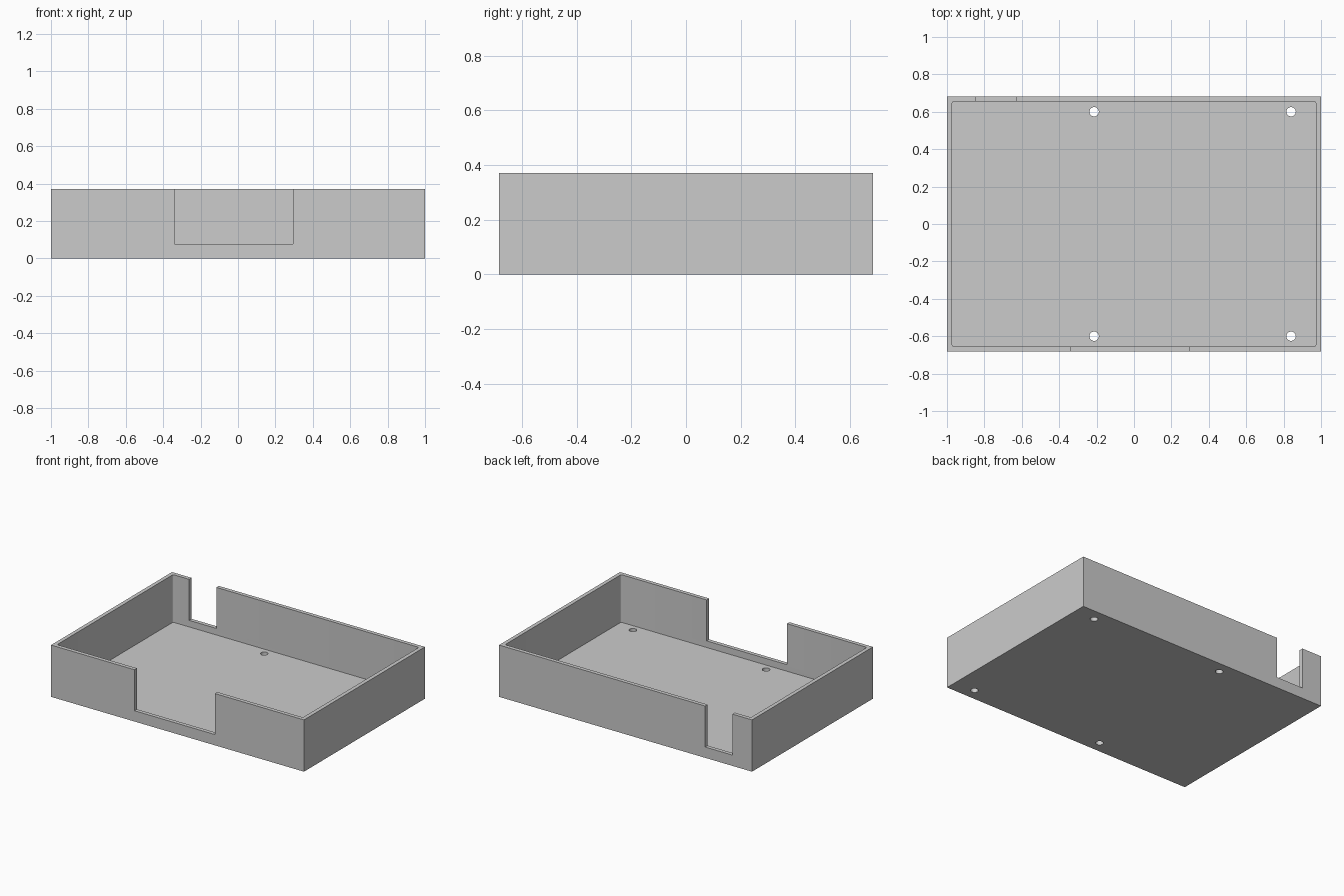
import bpy
import bmesh
from mathutils import Matrix, Vector

if "Cube" in bpy.data.objects:
    bpy.data.objects.remove(bpy.data.objects["Cube"], do_unlink=True)

HALF_X, HALF_Y, HEIGHT = 1.0, 0.683, 0.37
WALL, FLOOR, SILL = 0.028, 0.03, 0.077
TOP = HEIGHT + 0.1

grey = bpy.data.materials.new("plain grey")
grey.use_nodes = True
colour = (0.6, 0.6, 0.6, 1)
grey.diffuse_color = colour
grey.node_tree.nodes["Principled BSDF"].inputs["Base Color"].default_value = colour


def make_object(name, bm):
    mesh = bpy.data.meshes.new(name)
    bm.to_mesh(mesh)
    bm.free()
    mesh.materials.append(grey)
    obj = bpy.data.objects.new(name, mesh)
    bpy.context.collection.objects.link(obj)
    return obj


def box(name, low, high, corner=0):
    low, high = Vector(low), Vector(high)
    bm = bmesh.new()
    bmesh.ops.create_cube(bm, size=1, matrix=Matrix.Translation((low + high) / 2)
                          @ Matrix.Diagonal((*(high - low), 1)))
    if corner:
        upright = [e for e in bm.edges
                   if abs(e.verts[0].co.z - e.verts[1].co.z) > 0.01]
        bmesh.ops.bevel(bm, geom=upright, offset=corner, segments=4,
                        profile=0.5, affect='EDGES')
    return make_object(name, bm)


def cylinder(name, x, y, radius):
    bm = bmesh.new()
    bmesh.ops.create_cone(bm, cap_ends=True, segments=32, radius1=radius,
                          radius2=radius, depth=0.2,
                          matrix=Matrix.Translation((x, y, 0)))
    return make_object(name, bm)


def cut(target, cutter):
    cutter.hide_render = True
    cutter.hide_set(True)
    mod = target.modifiers.new(cutter.name, 'BOOLEAN')
    mod.operation = 'DIFFERENCE'
    mod.solver = 'EXACT'
    mod.object = cutter


# Open tray
tray = box("tray", (-HALF_X, -HALF_Y, 0), (HALF_X, HALF_Y, HEIGHT))
cutters = [box("cavity_cutter", (WALL - HALF_X, WALL - HALF_Y, FLOOR),
               (HALF_X - WALL, HALF_Y - WALL, TOP), corner=0.01)]

# Cable openings in the front and back walls
cutters.append(box("front_opening_cutter", (-0.34, -HALF_Y - 0.1, SILL),
                   (0.295, -HALF_Y + 0.06, TOP)))
cutters.append(box("back_opening_cutter", (-0.845, HALF_Y - 0.06, SILL),
                   (-0.63, HALF_Y + 0.1, TOP)))

# Screw holes through the floor
for x in (-0.213, 0.84):
    for y in (-0.6, 0.6):
        cutters.append(cylinder("screw_hole_cutter", x, y, 0.025))

for cutter in cutters:
    cut(tray, cutter)

# Bake the cuts and drop the helpers
bpy.context.view_layer.update()
evaluated = tray.evaluated_get(bpy.context.evaluated_depsgraph_get())
result = bpy.data.meshes.new_from_object(evaluated)
tray.modifiers.clear()
tray.data = result
for cutter in cutters:
    bpy.data.objects.remove(cutter, do_unlink=True)

# Smooth the hole walls and keep the box edges sharp
bpy.ops.object.select_all(action='DESELECT')
tray.select_set(True)
bpy.context.view_layer.objects.active = tray
bpy.ops.object.shade_smooth_by_angle(angle=0.52)
